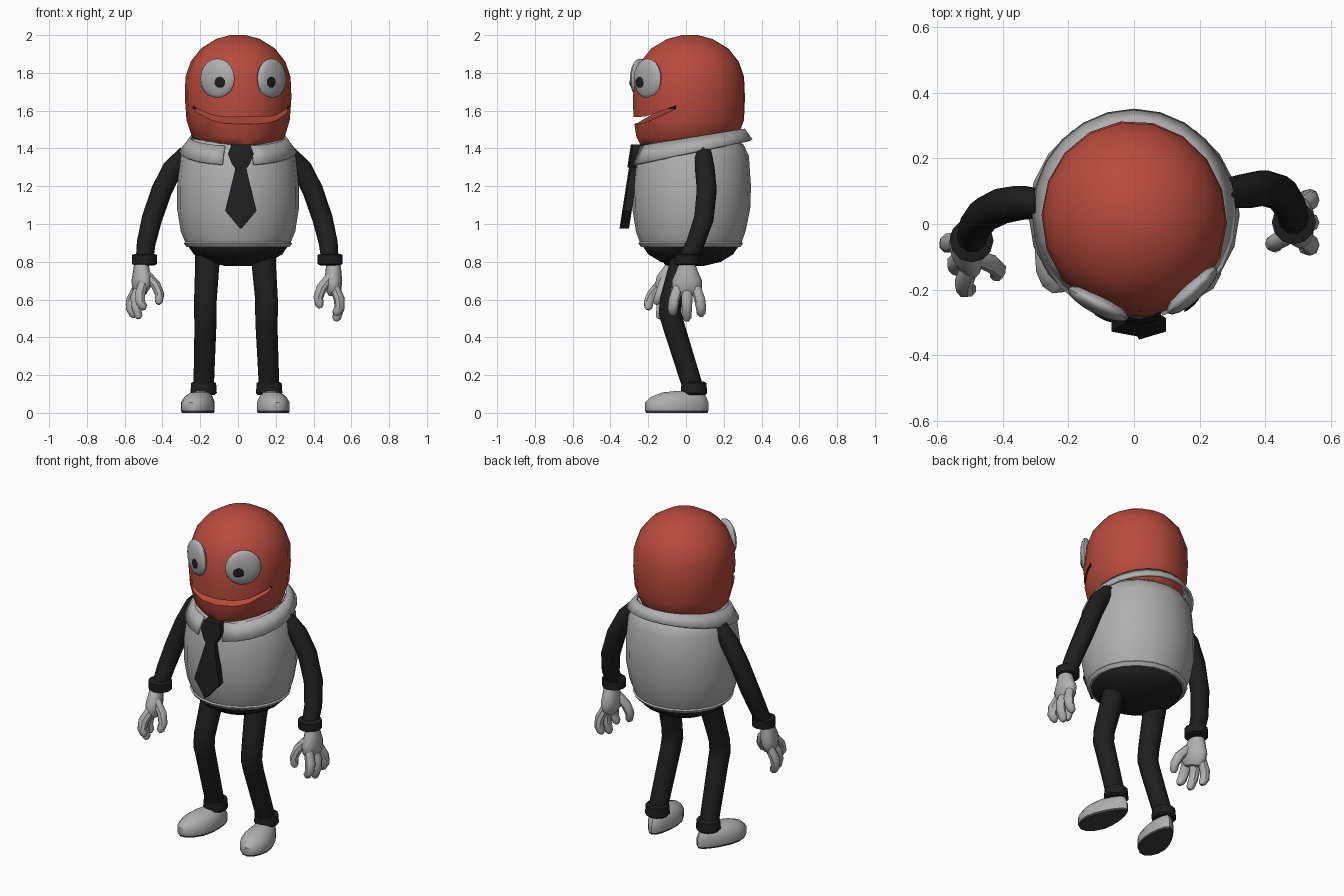
import bpy, bmesh
from math import sin, cos, pi, radians
from mathutils import Vector, Matrix

if "Cube" in bpy.data.objects:
    bpy.data.objects.remove(bpy.data.objects["Cube"])


def material(name, rgb):
    m = bpy.data.materials.new(name)
    m.use_nodes = True
    m.diffuse_color = (*rgb, 1)
    m.node_tree.nodes["Principled BSDF"].inputs["Base Color"].default_value = (*rgb, 1)
    return m


RED = material("red skin", (0.48, 0.07, 0.045))
GREY = material("light grey", (0.43, 0.43, 0.44))
BLACK = material("black cloth", (0.013, 0.013, 0.014))
SOLE = material("dark grey sole", (0.05, 0.05, 0.055))
made = []


def finish(name, bm, mats, matrix=None):
    if matrix:
        bm.transform(matrix)
    bmesh.ops.recalc_face_normals(bm, faces=bm.faces)
    mesh = bpy.data.meshes.new(name)
    bm.to_mesh(mesh)
    bm.free()
    for m in mats:
        mesh.materials.append(m)
    ob = bpy.data.objects.new(name, mesh)
    bpy.context.collection.objects.link(ob)
    made.append(ob)
    return ob


def skin(bm, rings, closed=True):
    """Bridge equal rings of points and cap both ends."""
    rows = [[bm.verts.new(p) for p in ring] for ring in rings]
    n = len(rows[0])
    for a, b in zip(rows, rows[1:]):
        for i in range(n if closed else n - 1):
            j = (i + 1) % n
            bm.faces.new((a[i], a[j], b[j], b[i]))
    if closed:
        bm.faces.new(rows[0])
        bm.faces.new(rows[-1])


def stack(bm, rings, segs=16):
    """Ellipses stacked in z: (z, rx, ry, centre y)."""
    skin(bm, [[(rx * sin(2 * pi * i / segs), cy - ry * cos(2 * pi * i / segs), z)
               for i in range(segs)] for z, rx, ry, cy in rings])


def tube(bm, pts, radii, segs=10):
    pts = [Vector(p) for p in pts]
    rings = []
    for k, p in enumerate(pts):
        t = (pts[min(k + 1, len(pts) - 1)] - pts[max(k - 1, 0)]).normalized()
        u = Vector((0, 1, 0)).cross(t).normalized()
        v = t.cross(u)
        r = radii[k]
        rings.append([p + r * (u * cos(2 * pi * i / segs) + v * sin(2 * pi * i / segs))
                      for i in range(segs)])
    skin(bm, rings)


# Head, turned a little to its left, with a wedge mouth
PIVOT = Vector((0, 0.02, 0))
TURN = Matrix.Translation(PIVOT) @ Matrix.Rotation(radians(8), 4, "Z")
bm = bmesh.new()
stack(bm, [(1.40, .14, .16, -.02), (1.42, .19, .235, -.03), (1.46, .245, .27, -.015),
           (1.55, .273, .295, -.005), (1.67, .282, .3, -.005), (1.78, .278, .29, 0),
           (1.86, .25, .262, 0), (1.93, .195, .205, 0), (1.98, .115, .12, 0),
           (2.0, .04, .04, 0)], 18)
head = finish("head", bm, [RED, BLACK], TURN)

bm = bmesh.new()
wedge = [(-.11, 1.61), (-.26, 1.535), (-.45, 1.50), (-.45, 1.565), (-.26, 1.568), (-.11, 1.627)]
skin(bm, [[(x, y, z) for y, z in wedge] for x in (-.5, .5)])
for f in bm.faces:
    c = f.calc_center_median()
    lower = abs(c.x) < .4 and c.z < 1.58 and c.z < 1.54 or (abs(c.x) < .4 and abs(c.z - 1.5725) < .002)
    f.material_index = 0 if lower else 1
cutter = finish("mouth_cutter", bm, [RED, BLACK], TURN)
cutter.hide_render = True
cut = head.modifiers.new("mouth", "BOOLEAN")
cut.operation = "DIFFERENCE"
cut.solver = "EXACT"
cut.object = cutter
bpy.context.view_layer.objects.active = head
bpy.ops.object.modifier_apply(modifier="mouth")
made.remove(cutter)
bpy.data.objects.remove(cutter)

# Eyes: flat discs with small pupils
for s, side in ((-1, "right"), (1, "left")):
    a = radians(30.5) * s
    eye = (TURN @ Matrix.Translation((.285 * sin(a), -.285 * cos(a), 1.77))
           @ Matrix.Rotation(radians(35) * s, 4, "Z"))
    for part, mat, pos, size in (("eye", GREY, (0, 0, 0), (.102, .032, .106)),
                                 ("pupil", BLACK, (-.03 * s, -.03, -.02), (.032, .006, .028))):
        bm = bmesh.new()
        bmesh.ops.create_uvsphere(bm, u_segments=16, v_segments=10, radius=1)
        finish(f"{side}_{part}", bm, [mat],
               eye @ Matrix.Translation(pos) @ Matrix.Diagonal((*size, 1)))

# Shirt and trouser seat
bm = bmesh.new()
stack(bm, [(1.46, .22, .22, .03), (1.42, .275, .27, .035), (1.36, .305, .298, .035),
           (1.2, .322, .314, .03), (1.08, .322, .312, .028), (.96, .303, .29, .025),
           (.905, .28, .27, .025), (.898, .287, .277, .025), (.878, .272, .263, .025),
           (.878, .24, .235, .025)], 20)
finish("shirt", bm, [GREY])
bm = bmesh.new()
stack(bm, [(.92, .25, .25, .025), (.88, .262, .252, .025), (.84, .235, .225, .025),
           (.80, .165, .16, .025), (.778, .07, .07, .025)], 20)
finish("trouser_seat", bm, [BLACK])

# Collar: open tilted band
bm = bmesh.new()
gap, steps = radians(16), 22
angles = [gap + (2 * pi - 2 * gap) * i / steps for i in range(steps + 1)]
skin(bm, [[(rx * sin(t), .03 - ry * cos(t), z - tilt * cos(t)) for t in angles]
          for rx, ry, z, tilt in ((.25, .275, 1.455, .045), (.305, .315, 1.378, .066))], False)
collar = finish("collar", bm, [GREY])
solid = collar.modifiers.new("thickness", "SOLIDIFY")
solid.thickness = .016
solid.offset = 0


# Tie: ridged blade and knot
def tie_part(name, outline, depth):
    bm = bmesh.new()
    rings = []
    for z, w in outline:
        y = -.26 - (1.4 - z) * .155
        rings.append([(.015 + x, y + d * depth, z) for x, d in
                      ((-w, 1), (w, 1), (w, -.7), (0, -1.1), (-w, -.7))])
    skin(bm, rings)
    finish(name, bm, [BLACK])


tie_part("tie_blade", [(1.34, .028), (1.28, .032), (1.07, .083), (.975, .004)], .024)
tie_part("tie_knot", [(1.42, .05), (1.37, .068), (1.32, .048), (1.30, .035)], .032)


# Hand: palm, three fingers and a thumb, built for the left side
def hand(name, s, wrist, yaw, pitch):
    bm = bmesh.new()
    stack(bm, [(.01, .035, .035, 0), (-.05, .042, .058, 0), (-.1, .047, .08, 0),
               (-.15, .042, .078, 0), (-.18, .024, .05, 0)], 12)
    bmesh.ops.translate(bm, verts=bm.verts, vec=(.018, 0, 0))
    for y, tip in ((.05, -.285), (0, -.31), (-.05, -.28)):
        tube(bm, [(.022, y * .9, -.13), (.05, y * 1.35, -.2), (.05, y * 1.5, -.245),
                  (.034, y * 1.5, tip + .01), (.03, y * 1.5, tip - .005)],
             [.027, .029, .027, .023, .01], 8)
    tube(bm, [(0, -.035, -.08), (-.045, -.055, -.14), (-.062, -.065, -.19),
              (-.055, -.07, -.23), (-.05, -.07, -.245)], [.025, .028, .026, .022, .01], 8)
    finish(name, bm, [GREY], Matrix.Translation(wrist) @ Matrix.Rotation(radians(pitch), 4, "X")
           @ Matrix.Rotation(radians(yaw), 4, "Z") @ Matrix.Diagonal((s, 1, 1, 1)))


# Arms, cuffs and hands
ARM = [(.265, 1.375), (.34, 1.29), (.395, 1.18), (.447, 1.03), (.478, .9), (.487, .81)]
for s, side, ys, yaw, pitch in ((1, "left", (.09, .1, .11, .095, .05, .005), 0, 0),
                                (-1, "right", (.06, .065, .055, .03, -.01, -.05), 20, -15)):
    bm = bmesh.new()
    pts = [(s * x - (.008 if s < 0 else 0), y, z) for (x, z), y in zip(ARM, ys)]
    tube(bm, pts, [.045, .054, .055, .054, .05, .046])
    finish(f"{side}_arm", bm, [BLACK])
    wx, wy, wz = pts[-1]
    bm = bmesh.new()
    tube(bm, [(wx, wy, wz + h) for h in (.032, .026, -.022, -.03)], [.05, .067, .067, .05], 12)
    finish(f"{side}_wrist_cuff", bm, [BLACK])
    hand(f"{side}_hand", s, (wx, wy, wz - .01), yaw, pitch)

# Legs, ankle cuffs and shoes
for side, hip, ankle, yaw in (("left", .137, .165, 10), ("right", -.163, -.182, -15)):
    bm = bmesh.new()
    mid = (hip + ankle) / 2
    tube(bm, [(hip, -.0, .87), (hip, -.025, .78), (mid, -.078, .6), (mid, -.085, .53),
              (mid, -.065, .46), (ankle, .038, .13)], [.064, .064, .06, .06, .058, .054], 12)
    finish(f"{side}_leg", bm, [BLACK])
    bm = bmesh.new()
    tube(bm, [(ankle, .042, z) for z in (.165, .158, .105, .095)], [.053, .066, .07, .06], 12)
    finish(f"{side}_ankle_cuff", bm, [BLACK])
    bm = bmesh.new()
    stack(bm, [(0, .085, .165, -.09), (.012, .09, .17, -.09), (.055, .09, .17, -.09),
               (.085, .075, .148, -.08), (.108, .05, .11, -.06), (.115, .025, .06, -.04)], 16)
    for v in bm.verts:
        v.co.x *= 1 - .3 * max(0, min(1, (v.co.y + .15) / .2))
    for f in bm.faces:
        f.material_index = 1 if f.calc_center_median().z < .01 else 0
    finish(f"{side}_shoe", bm, [GREY, SOLE],
           Matrix.Translation((ankle, .04, 0)) @ Matrix.Rotation(radians(yaw), 4, "Z"))

# Smooth shading with sharp edges kept
bpy.ops.object.select_all(action="DESELECT")
for ob in made:
    ob.select_set(True)
bpy.context.view_layer.objects.active = head
bpy.ops.object.shade_smooth_by_angle(angle=radians(45))
